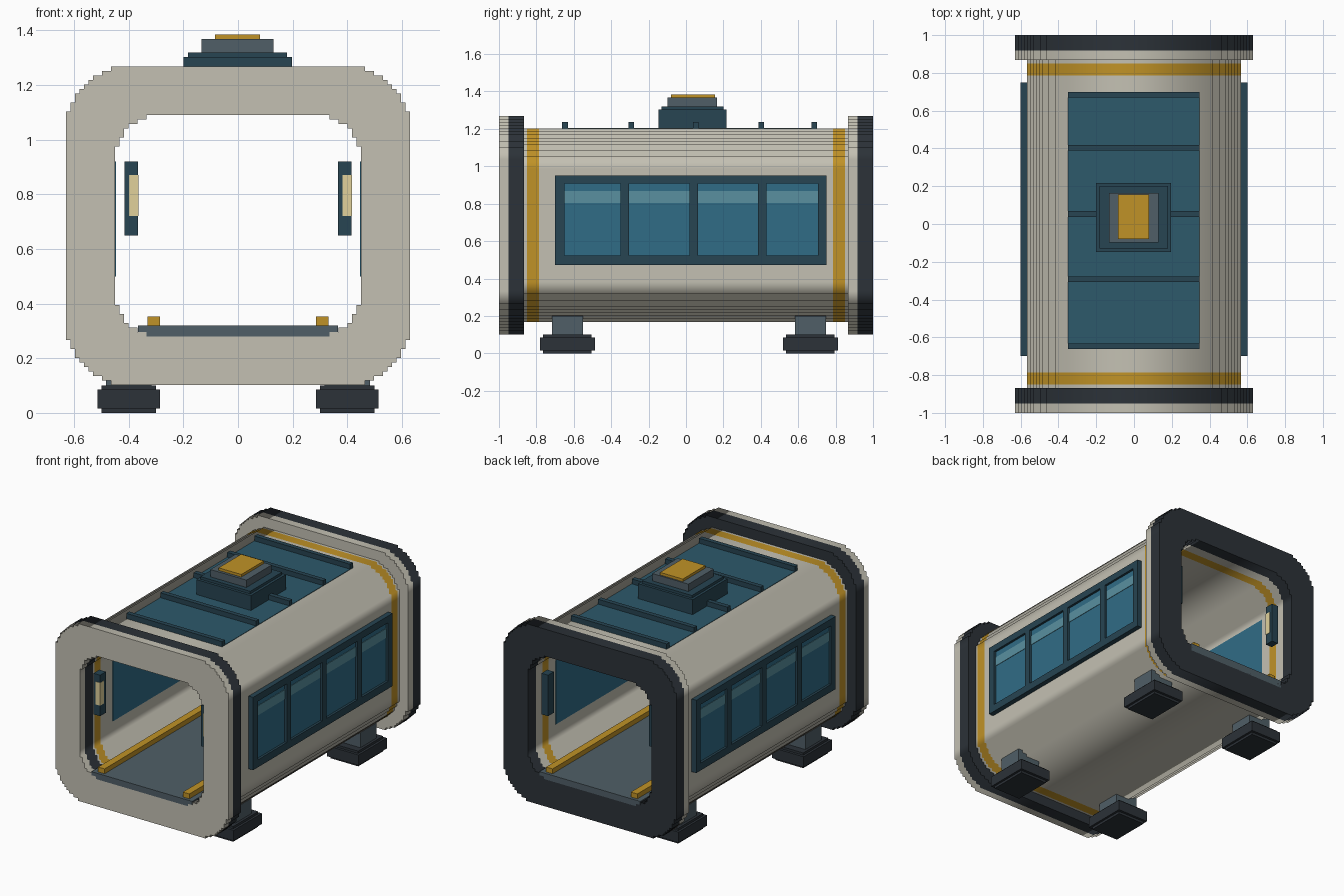
import bpy, math

if "Cube" in bpy.data.objects:
    bpy.data.objects.remove(bpy.data.objects["Cube"])

V = 0.0165       # size of one stair step in the rounded corners
CZ = 0.685       # height of the tube axis


def material(name, rgb):
    m = bpy.data.materials.new(name)
    m.diffuse_color = (*rgb, 1)
    m.use_nodes = True
    m.node_tree.nodes["Principled BSDF"].inputs["Base Color"].default_value = m.diffuse_color
    return m


CREAM = material("cream", (0.55, 0.53, 0.45))
DARK = material("charcoal", (0.025, 0.032, 0.04))
FRAME = material("dark_teal", (0.02, 0.058, 0.084))
GLASS = material("glass", (0.03, 0.15, 0.24))
SHINE = material("glass_highlight", (0.10, 0.28, 0.35))
ROOF = material("roof_teal", (0.026, 0.10, 0.147))
GOLD = material("gold", (0.53, 0.29, 0.02))
GREY = material("steel", (0.08, 0.114, 0.136))
LAMP = material("lamp", (0.75, 0.64, 0.33))


def box(name, x, y, z, mat):
    """Axis-aligned box from three (min, max) ranges."""
    xs, ys, zs = sorted(x), sorted(y), sorted(z)
    verts = [(a, b, c) for a in xs for b in ys for c in zs]
    faces = [(0, 1, 3, 2), (4, 6, 7, 5), (0, 4, 5, 1),
             (2, 3, 7, 6), (0, 2, 6, 4), (1, 5, 7, 3)]
    me = bpy.data.meshes.new(name)
    me.from_pydata(verts, [], faces)
    me.materials.append(mat)
    ob = bpy.data.objects.new(name, me)
    bpy.context.collection.objects.link(ob)
    return ob


def stepped_outline(hw, hh, n):
    """Rounded rectangle whose corners are stairs, radius n steps."""
    corner, prev = [], None
    for k in range(n):
        ext = round(math.sqrt(n * n - (n - k - 0.5) ** 2))
        if ext == prev:
            corner.pop()
        else:
            corner.append((hw - (n - ext) * V, hh - k * V))
        corner.append((hw - (n - ext) * V, hh - (k + 1) * V))
        prev = ext
    right = corner + [(x, -y) for x, y in reversed(corner)]
    return right + [(-x, y) for x, y in reversed(right)]


def tube(name, hw, hh, n, y0, y1, mat):
    """Hollow section: outer stepped outline minus the shared opening."""
    cu = bpy.data.curves.new(name, 'CURVE')
    cu.dimensions = '2D'
    cu.fill_mode = 'BOTH'
    cu.extrude = (y1 - y0) / 2
    for pts in (stepped_outline(hw, hh, n), stepped_outline(0.45, 0.405, 10)):
        sp = cu.splines.new('POLY')
        sp.points.add(len(pts) - 1)
        for p, (x, y) in zip(sp.points, pts):
            p.co = (x, y, 0, 1)
        sp.use_cyclic_u = True
    cu.materials.append(mat)
    ob = bpy.data.objects.new(name, cu)
    bpy.context.collection.objects.link(ob)
    ob.location = (0, (y0 + y1) / 2, CZ)
    ob.rotation_euler = (math.pi / 2, 0, 0)
    bpy.ops.object.select_all(action='DESELECT')
    ob.select_set(True)
    bpy.context.view_layer.objects.active = ob
    bpy.ops.object.convert(target='MESH')


# End flanges, each a cream and a charcoal ring
for name, y0, y1, mat in (("front_flange", -1.0, -0.95, CREAM),
                          ("front_seal", -0.95, -0.867, DARK),
                          ("back_flange", 0.867, 0.918, CREAM),
                          ("back_seal", 0.918, 1.0, DARK)):
    tube(name, 0.63, 0.583, 14, y0, y1, mat)

# Shell with gold bands near both ends
for name, y0, y1, mat in (("shell_front", -0.867, -0.85, CREAM),
                          ("front_band", -0.85, -0.785, GOLD),
                          ("shell", -0.785, 0.785, CREAM),
                          ("back_band", 0.785, 0.85, GOLD),
                          ("shell_back", 0.85, 0.867, CREAM)):
    tube(name, 0.567, 0.517, 13, y0, y1, mat)

# Side windows: glass through the wall, frame bars and highlights
bars = [(-0.70, -0.65), (-0.35, -0.305), (0.02, 0.065), (0.385, 0.43), (0.705, 0.75)]
for s, side in ((-1, "left"), (1, "right")):
    def wx(a, b):
        return (s * a, s * b)
    box(side + "_window_glass", wx(0.447, 0.585), (-0.66, 0.715), (0.50, 0.92), GLASS)
    box(side + "_window_sill", wx(0.56, 0.60), (-0.70, 0.75), (0.473, 0.522), FRAME)
    box(side + "_window_head", wx(0.56, 0.60), (-0.70, 0.75), (0.907, 0.952), FRAME)
    for b in bars:
        box(side + "_window_bar", wx(0.56, 0.60), b, (0.522, 0.907), FRAME)
    for a, b in zip(bars, bars[1:]):
        box(side + "_window_highlight", wx(0.57, 0.588), (a[1], b[0]), (0.805, 0.867), SHINE)

    # Floor rails
    box(side + "_floor_rail", wx(0.285, 0.332), (-0.98, 0.98), (0.315, 0.352), GOLD)

    # Feet with short legs
    for end, y in (("front", -0.634), ("back", 0.665)):
        x = s * 0.4
        for part, hx, hy, z, mat in (("foot", 0.1, 0.13, (0, 0.1), DARK),
                                     ("foot_rim", 0.115, 0.147, (0.016, 0.085), DARK),
                                     ("leg", 0.083, 0.083, (0.1, 0.2), GREY)):
            box(f"{end}_{side}_{part}", (x - hx, x + hx), (y - hy, y + hy), z, mat)

    # Door lamps just inside each opening
    for end, y in (("front", -0.88), ("back", 0.88)):
        x = s * 0.391
        box(f"{end}_{side}_lamp_case", (x - 0.024, x + 0.024), (y - 0.03, y + 0.03),
            (0.65, 0.92), FRAME)
        box(f"{end}_{side}_lamp", (x - 0.008, x + 0.026), (y - 0.032, y + 0.01),
            (0.72, 0.87), LAMP)

# Floor
box("floor", (-0.367, 0.367), (-1, 1), (0.27, 0.32), GREY)

# Roof panel and ribs
box("roof_panel", (-0.35, 0.347), (-0.66, 0.70), (1.17, 1.205), ROOF)
for y in (-0.647, -0.293, 0.053, 0.403, 0.685):
    box("roof_rib", (-0.35, 0.347), (y - 0.015, y + 0.015), (1.19, 1.237), FRAME)

# Roof hatch, stacked tiers
box("hatch_base", (-0.20, 0.197), (-0.148, 0.217), (1.19, 1.303), FRAME)
box("hatch_base_top", (-0.183, 0.18), (-0.13, 0.20), (1.30, 1.32), FRAME)
box("hatch_tier", (-0.133, 0.13), (-0.098, 0.165), (1.31, 1.368), GREY)
box("hatch_cap", (-0.085, 0.08), (-0.08, 0.155), (1.36, 1.385), GOLD)
